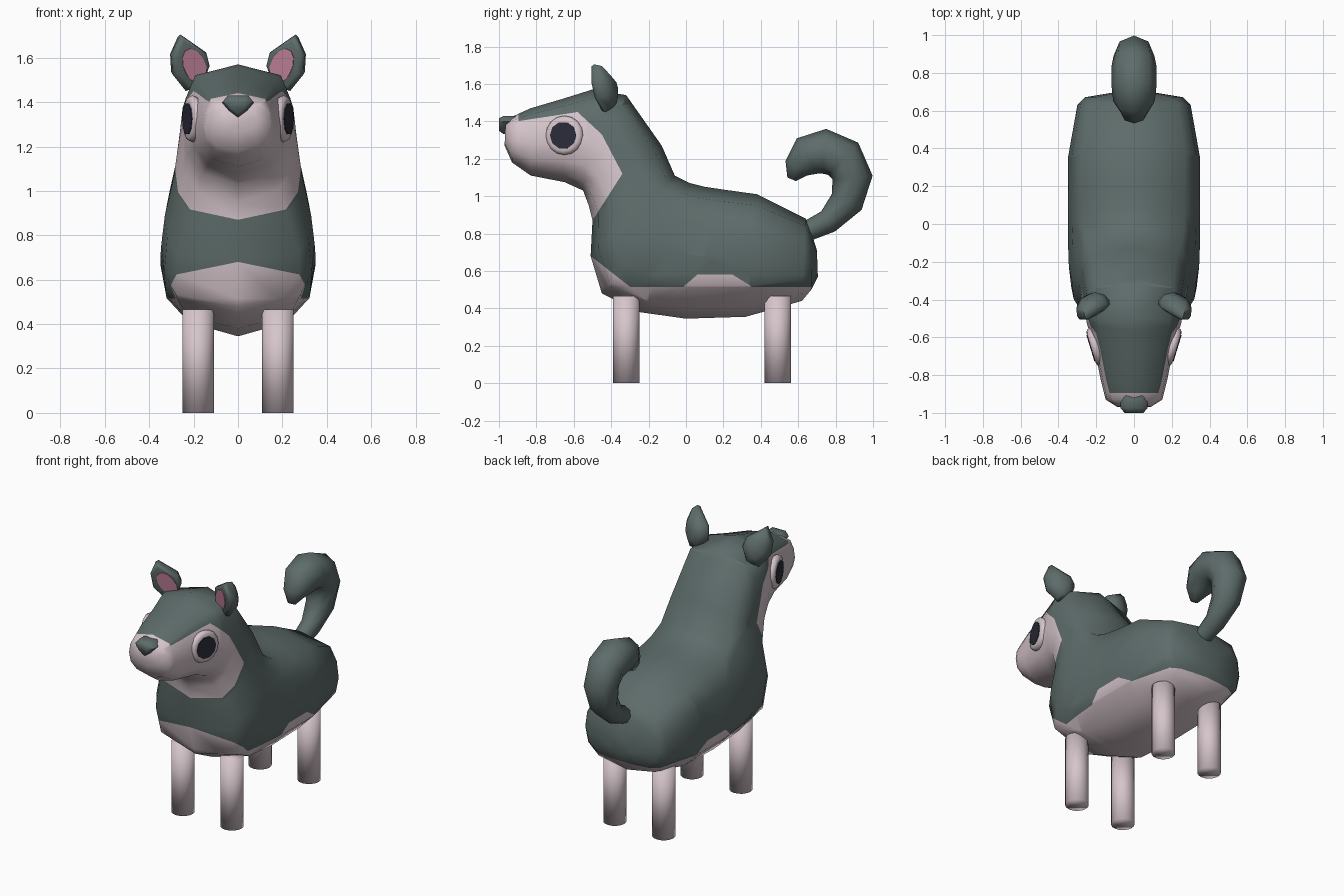
import bpy, bmesh, math
from mathutils import Vector, Matrix

if "Cube" in bpy.data.objects:
    bpy.data.objects.remove(bpy.data.objects["Cube"])


def material(name, rgb):
    m = bpy.data.materials.new(name)
    m.use_nodes = True
    m.diffuse_color = (*rgb, 1)
    bsdf = m.node_tree.nodes["Principled BSDF"]
    bsdf.inputs["Base Color"].default_value = (*rgb, 1)
    bsdf.inputs["Roughness"].default_value = 0.8
    return m


FUR = material("slate_fur", (0.11, 0.15, 0.145))
CREAM = material("pale_fur", (0.67, 0.56, 0.6))
PINK = material("ear_pink", (0.6, 0.25, 0.36))
BLACK = material("eye_black", (0.025, 0.025, 0.045))


def finish(name, bm, mats, angle=60, mirror=False):
    bmesh.ops.recalc_face_normals(bm, faces=bm.faces[:])
    mesh = bpy.data.meshes.new(name)
    bm.to_mesh(mesh)
    bm.free()
    for m in mats:
        mesh.materials.append(m)
    ob = bpy.data.objects.new(name, mesh)
    bpy.context.collection.objects.link(ob)
    bpy.ops.object.select_all(action="DESELECT")
    ob.select_set(True)
    bpy.context.view_layer.objects.active = ob
    bpy.ops.object.shade_smooth_by_angle(angle=math.radians(angle))
    if mirror:
        ob.modifiers.new("Mirror", "MIRROR").use_mirror_merge = False
    return ob


def loft(rings):
    """Skin a list of closed rings and cap both ends."""
    bm = bmesh.new()
    loops = [[bm.verts.new(p) for p in ring] for ring in rings]
    bm.faces.new(loops[0])
    for a, b in zip(loops, loops[1:]):
        for i in range(len(a)):
            j = (i + 1) % len(a)
            bm.faces.new((a[i], a[j], b[j], b[i]))
    bm.faces.new(loops[-1])
    return bm


# Body: rings from muzzle to rump, each
# (under y, z, upper y, z, half width, roundness: lower is squarer underneath)
BODY = [
    (-.97, 1.27, -.965, 1.39, .09, 1), (-.93, 1.18, -.93, 1.425, .15, 1),
    (-.83, 1.11, -.83, 1.47, .175, 1), (-.65, 1.075, -.66, 1.52, .21, 1),
    (-.55, 1.03, -.5, 1.57, .25, 1), (-.52, .95, -.32, 1.54, .265, .8),
    (-.5, .87, -.13, 1.27, .29, .6), (-.51, .68, -.06, 1.11, .33, .4),
    (-.45, .48, .02, 1.07, .345, .45), (-.25, .38, .1, 1.05, .35, .85),
    (0, .345, .2, 1.035, .35, 1), (.32, .355, .38, 1.01, .35, 1),
    (.62, .44, .64, .88, .3, .8), (.67, .5, .672, .8, .26, .8),
    (.705, .57, .7, .71, .07, 1),
]
UNDER = [(0, 0), (.63, .09), (.92, .25)]
UPPER = [(1, .48), (.94, .72), (.77, .91), (0, 1)]


def section(y0, z0, y1, z1, half, roundness):
    side = [(w ** roundness, t) for w, t in UNDER] + UPPER
    side += [(-w, t) for w, t in side[-2:0:-1]]
    return [(w * half, y0 + (y1 - y0) * t, z0 + (z1 - z0) * t) for w, t in side]


body = loft([section(*row) for row in BODY])

# Pale patches: open outlines in (y, z), inside on the left, with the zone to be cut
PATCHES = [
    ([(-.5, .87), (-.34, 1.12), (-.45, 1.33), (-.58, 1.45), (-.87, 1.405), (-1, 1.385)],
     lambda c: c.z > .78 and c.y < .1),
    ([(-.895, 1.2), (-.895, 1.6)], lambda c: c.z > .78 and c.y < -.8),
    ([(.8, .515), (-.6, .515)], lambda c: c.z < .9),
    ([(-.28, .5), (-.51, .68)], lambda c: c.z < .9 and c.y < .1),
    ([(.36, .51), (.25, .58), (.06, .58), (-.02, .51)],
     lambda c: c.z < .9 and -.2 < c.y < .6),
]


def half_planes(outline):
    return [(Vector((0, *a)), Vector((0, a[1] - b[1], b[0] - a[0])).normalized())
            for a, b in zip(outline, outline[1:])]


for outline, zone in PATCHES:
    for co, no in half_planes(outline):
        faces = [f for f in body.faces if zone(f.calc_center_median())]
        geom = {g for f in faces for g in (*f.verts, *f.edges)}
        bmesh.ops.bisect_plane(body, geom=list(geom) + faces, plane_co=co, plane_no=no, dist=1e-4)

for f in body.faces:
    c = f.calc_center_median()
    f.material_index = int(any(
        zone(c) and all((c - co).dot(no) > 0 for co, no in half_planes(outline))
        for outline, zone in PATCHES))
finish("body", body, [FUR, CREAM], 85)

# Nose: rounded triangle tapering forward
NOSE = [(0, -.055), (.04, -.025), (.07, .01), (.045, .04),
        (-.045, .04), (-.07, .01), (-.04, -.025)]
finish("nose", loft([[(x * s, y, 1.388 + z * s) for x, z in NOSE]
                     for y, s in ((-.89, .85), (-.92, 1.03), (-.975, 1.03), (-1, .7))]), [FUR])

# Tail: curled tube, each ring (y, z, radius)
TAIL = [(.6, .79, .05), (.76, .865, .065), (.86, .97, .09), (.89, 1.1, .108),
        (.84, 1.2, .118), (.74, 1.24, .12), (.65, 1.215, .11), (.59, 1.15, .07),
        (.565, 1.09, .025)]
rings = []
for i, (y, z, r) in enumerate(TAIL):
    a, b = TAIL[max(i - 1, 0)], TAIL[min(i + 1, len(TAIL) - 1)]
    side = Vector((0, a[1] - b[1], b[0] - a[0])).normalized()
    rings.append([Vector((0, y, z)) + r * (side * math.cos(k * math.pi / 4)
                  + Vector((math.sin(k * math.pi / 4), 0, 0))) for k in range(8)])
finish("tail", loft(rings), [FUR], 75)


def disc(radius, depth, sides, matrix, bevel=0):
    bm = bmesh.new()
    bmesh.ops.create_cone(bm, cap_ends=True, segments=sides, radius1=radius,
                          radius2=radius, depth=depth)
    if bevel:
        rim = [e for e in bm.edges if abs(e.verts[0].co.z - e.verts[1].co.z) < 1e-5]
        bmesh.ops.bevel(bm, geom=rim, offset=bevel, segments=2, profile=.5, affect="EDGES")
    bm.transform(matrix)
    return bm


# Ears: thick rounded leaf, with a pink oval plate on the front
LEAF = [(.045, .13), (.085, .04), (.08, -.05), (.02, -.125),
        (-.05, -.1), (-.085, -.01), (-.07, .05)]
centre = Vector((.215, -.445, 1.575))
u, v, n = Vector((1, -.45, 0)), Vector((0, -.2, 1)), Vector((-.4, -.9, -.15))
ear = loft([[centre + u * a * s + v * b * s + n * d for a, b in LEAF]
            for s, d in ((.78, .026), (.93, .02), (1, 0), (.88, -.04), (.5, -.068))])
finish("ears", ear, [FUR], 60, mirror=True)
oval = Matrix((u * .052, (v + u * .25) * .078, n * .008)).transposed().to_4x4()
oval = Matrix.Translation(centre + n * .026 - u * .008 - v * .008) @ oval
finish("inner_ears", disc(1, 1, 12, oval), [PINK], 30, mirror=True)

# Eyes: pale rounded rims with dark plates, angled along the cheeks
place = (Matrix.Translation((.204, -.65, 1.325)) @ Matrix.Rotation(math.radians(-17), 4, "Z")
         @ Matrix.Rotation(math.pi / 2, 4, "Y"))
finish("eye_rims", disc(.105, .048, 16, place, .022), [CREAM], 60, mirror=True)
finish("pupils", disc(.073, .008, 10, place @ Matrix.Translation((0, 0, .024))),
       [BLACK], 30, mirror=True)

# Legs
for name, y in (("front_legs", -.32), ("back_legs", .49)):
    finish(name, disc(.071, .465, 16, Matrix.Translation((.18, y, .2325))),
           [CREAM], 95, mirror=True)
